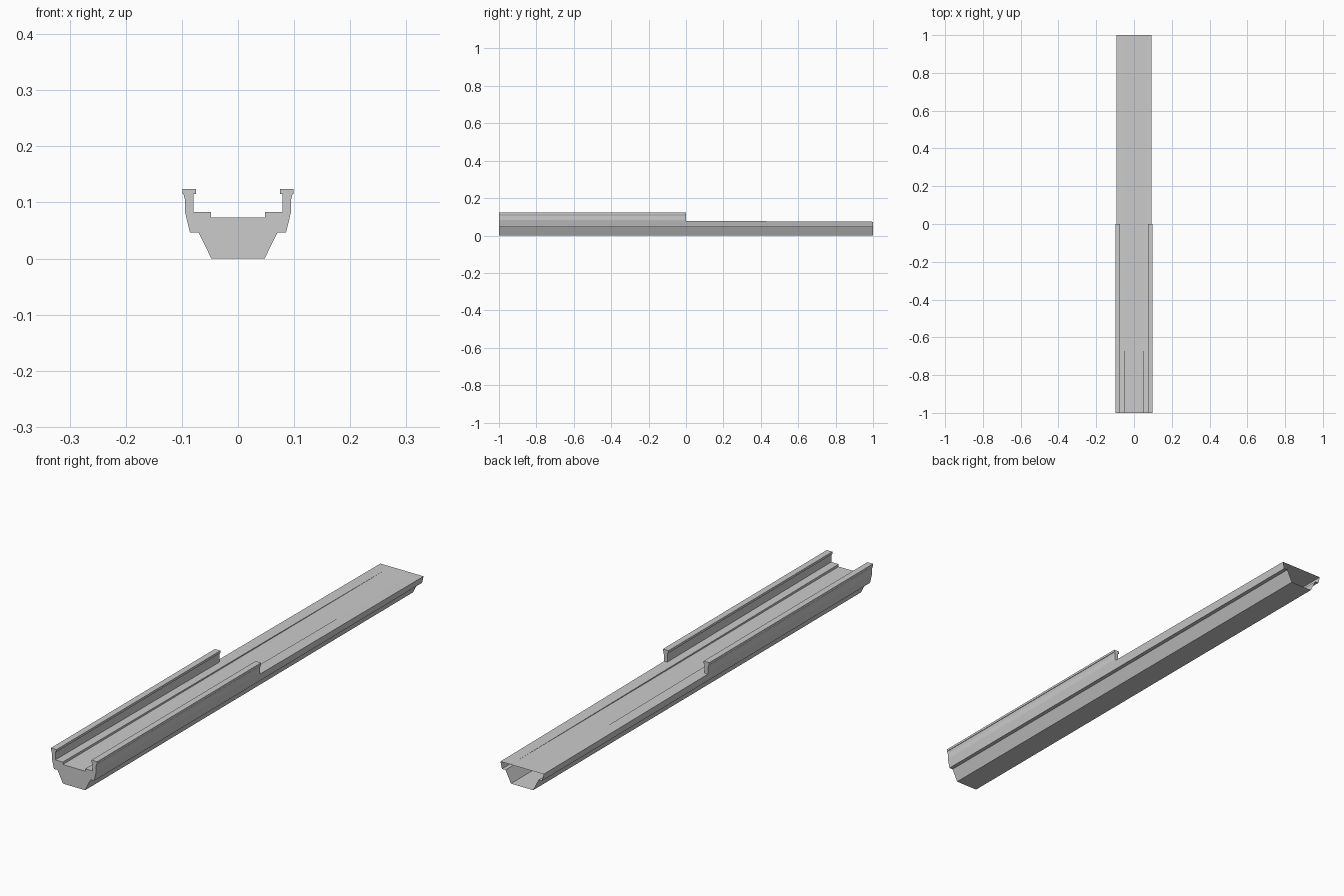
import bpy, bmesh

if "Cube" in bpy.data.objects:
    bpy.data.objects.remove(bpy.data.objects["Cube"])


def loft(name, front, back, y0, y1, closed=False, cap_front=True, cap_back=False):
    """Skin two matching (x, z) sections, optionally capping the ends."""
    bm = bmesh.new()
    a = [bm.verts.new((x, y0, z)) for x, z in front]
    b = [bm.verts.new((x, y1, z)) for x, z in back]
    n = len(a)
    for i in range(n if closed else n - 1):
        j = (i + 1) % n
        bm.faces.new((a[i], a[j], b[j], b[i]))
    if cap_front:
        bm.faces.new(a)
    if cap_back:
        bm.faces.new(b)
    # the kerb step tapers to nothing, so its far end collapses to a point
    bmesh.ops.remove_doubles(bm, verts=bm.verts, dist=0.00001)
    bmesh.ops.recalc_face_normals(bm, faces=bm.faces)
    mesh = bpy.data.meshes.new(name)
    bm.to_mesh(mesh)
    bm.free()
    obj = bpy.data.objects.new(name, mesh)
    bpy.context.collection.objects.link(obj)
    return obj


DECK = 0.0735        # central deck height
KERB_FRONT = 0.083   # side strips slope down to the deck at the back


def edge_x(z):
    """Half width of the leaning outer face at height z."""
    return 0.0857 + 0.0088 * (z - 0.0465) / (KERB_FRONT - 0.0465)


def body_section(top):
    half = [(0.0475, 0), (0.0705, 0.0465), (0.0857, 0.0465),
            (edge_x(top), top), (0.048, top), (0.048, DECK)]
    return half + [(-x, z) for x, z in reversed(half)]


def parapet_section(base, side):
    half = [(edge_x(base), base), (0.0945, KERB_FRONT + 0.0005), (0.0945, 0.104),
            (0.097, 0.1148), (0.099, 0.1148), (0.099, 0.1237),
            (0.075, 0.1237), (0.075, 0.1148), (0.0797, 0.1148), (0.0797, base)]
    return [(side * x, z) for x, z in half]


# hollow girder and deck, closed at the front and open at the back
loft("bridge_girder", body_section(KERB_FRONT), body_section(DECK), -1, 1, closed=True)

# parapets along the front half
middle = (KERB_FRONT + DECK) / 2
for side, label in ((-1, "left"), (1, "right")):
    loft(f"parapet_{label}", parapet_section(KERB_FRONT, side),
         parapet_section(middle, side), -1, 0, cap_back=True)
